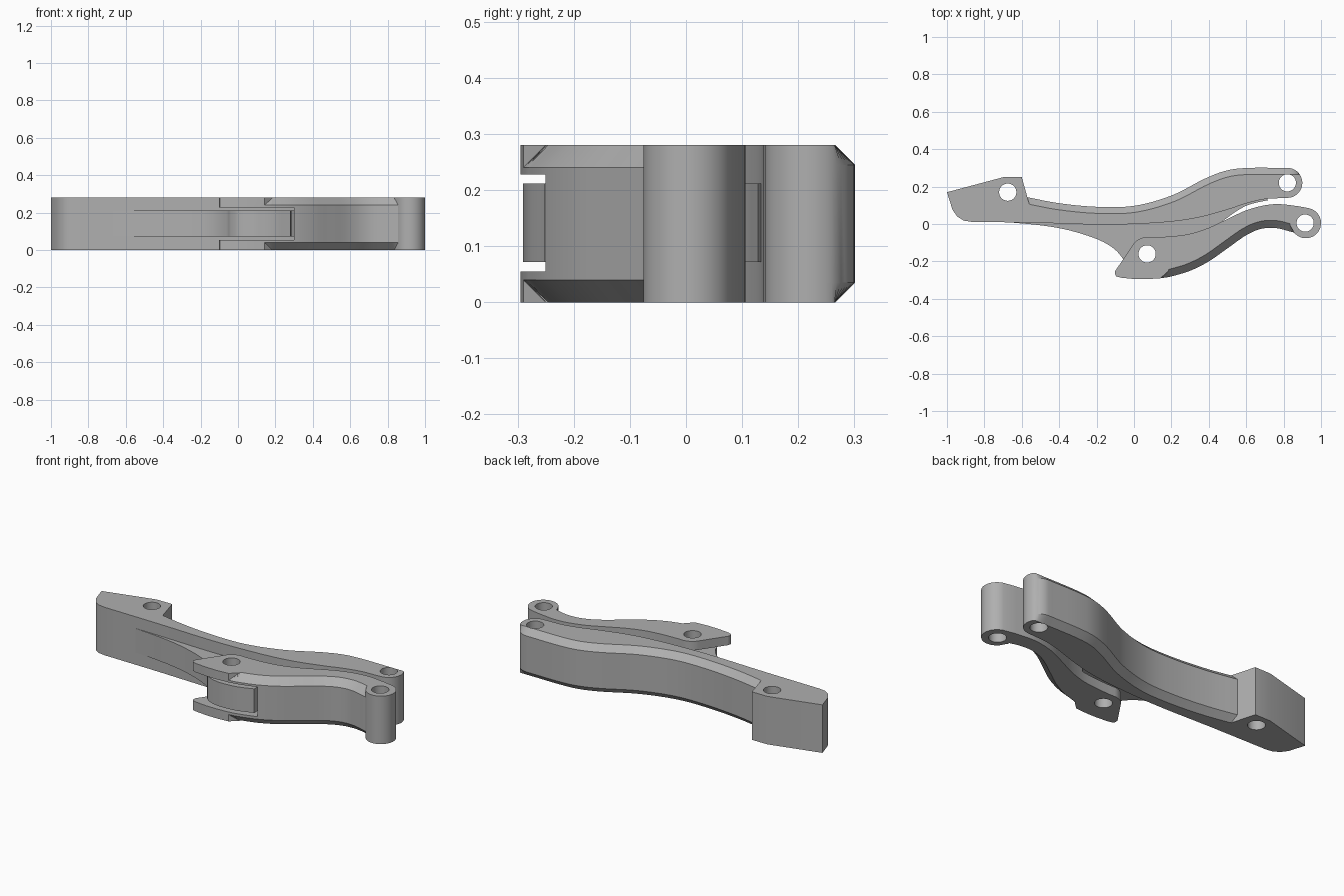
import bpy, bmesh, math
from mathutils import Vector

if "Cube" in bpy.data.objects:
    bpy.data.objects.remove(bpy.data.objects["Cube"], do_unlink=True)

H = 0.28          # full thickness
HOLE = 0.046      # pin hole radius

grey = bpy.data.materials.new("plain grey")
grey.use_nodes = True
grey.diffuse_color = (0.43, 0.43, 0.43, 1)
grey.node_tree.nodes["Principled BSDF"].inputs["Base Color"].default_value = (0.43, 0.43, 0.43, 1)


def spline(points, steps=6):
    """Smooth curve through the given points."""
    p = [Vector(q) for q in points]
    p = [2 * p[0] - p[1]] + p + [2 * p[-1] - p[-2]]
    out = []
    for a, b, c, d in zip(p, p[1:], p[2:], p[3:]):
        for i in range(steps):
            t = i / steps
            out.append(0.5 * (2 * b + (c - a) * t + (2 * a - 5 * b + 4 * c - d) * t ** 2
                              + (3 * b - a - 3 * c + d) * t ** 3))
    return out + [p[-2]]


def arc(cx, cy, r, start, end, steps=24):
    angles = [math.radians(start + (end - start) * i / steps) for i in range(steps + 1)]
    return [Vector((cx + r * math.cos(a), cy + r * math.sin(a))) for a in angles]


def inset(path, distance):
    """Offset a path sideways; positive moves it to its left."""
    out = []
    for i, p in enumerate(path):
        t = (path[min(i + 1, len(path) - 1)] - path[max(i - 1, 0)]).normalized()
        out.append(p + Vector((-t.y, t.x)) * distance)
    return out


def loft(name, layers):
    """Solid through stacked outlines, given as (outline, height)."""
    bm = bmesh.new()
    rings = [[bm.verts.new((p[0], p[1], z)) for p in outline] for outline, z in layers]
    n = len(rings[0])
    for low, high in zip(rings, rings[1:]):
        for i in range(n):
            j = (i + 1) % n
            bm.faces.new((low[i], low[j], high[j], high[i]))
    bm.faces.new(rings[0][::-1])
    bm.faces.new(rings[-1])
    bmesh.ops.remove_doubles(bm, verts=bm.verts, dist=0.0001)
    bmesh.ops.recalc_face_normals(bm, faces=bm.faces)
    mesh = bpy.data.meshes.new(name)
    bm.to_mesh(mesh)
    bm.free()
    mesh.materials.append(grey)
    ob = bpy.data.objects.new(name, mesh)
    bpy.context.collection.objects.link(ob)
    return ob


def cut(ob, cutter):
    cutter.hide_render = True
    mod = ob.modifiers.new("cut", 'BOOLEAN')
    mod.operation = 'DIFFERENCE'
    mod.solver = 'EXACT'
    mod.object = cutter
    bpy.context.view_layer.objects.active = ob
    bpy.ops.object.modifier_apply(modifier=mod.name)
    bpy.data.objects.remove(cutter, do_unlink=True)


def drill(ob, x, y):
    ring = arc(x, y, HOLE, 0, 360, 40)[:-1]
    cut(ob, loft("hole_cutter", [(ring, -0.1), (ring, H + 0.1)]))


def chamfered(name, outer, inner, c):
    return loft(name, [(inner, 0), (outer, c), (outer, H - c), (inner, H)])


# Long arm: block end, bevelled back edge, rounded tip
C = 0.035
block = [Vector(p) for p in ((-0.87, 0.012), (-0.91, 0.018), (-0.945, 0.04), (-0.97, 0.075),
                             (-1, 0.17), (-0.7, 0.25), (-0.6, 0.25))]
back = spline([(-0.57, 0.143), (-0.4, 0.111), (-0.2, 0.092), (0, 0.097), (0.2, 0.152),
               (0.38, 0.243), (0.5, 0.287), (0.62, 0.3), (0.8, 0.3)])
tip = arc(0.82, 0.22, 0.08, 90, -90)
front = spline([(0.8, 0.139), (0.7, 0.133), (0.6, 0.11), (0.5, 0.077), (0.35, 0.036),
                (0.2, 0.013), (0, 0), (-0.2, -0.003), (-0.5, 0.006), (-0.8, 0.011)])
back_in = inset(back, -C)
back_in[0] = Vector((-0.56, 0.107))
tip_in = [Vector((p.x, min(p.y, 0.265))) for p in tip]
arm = chamfered("long_arm", block + back + tip + front, block + back_in + tip_in + front, C)
drill(arm, -0.675, 0.17)
drill(arm, 0.82, 0.22)

# Thinner tongue of the arm, reaching into the fork of the lever
tongue_outline = spline([(-0.68, 0.01), (-0.5, -0.007), (-0.35, -0.033), (-0.2, -0.08),
                         (-0.11, -0.13), (-0.06, -0.185), (-0.04, -0.228), (0, -0.268),
                         (0.07, -0.289), (0.14, -0.288), (0.2, -0.279), (0.28, -0.252)])
tongue_outline += spline([(0.29, -0.1), (0.4, -0.03), (0.48, 0.02), (0.55, 0.07),
                          (0.62, 0.105), (0.72, 0.128)])
tongue_outline += [(0.6, 0.18), (0.4, 0.12), (0.2, 0.06), (-0.2, 0.03), (-0.6, 0.04)]
tongue = loft("arm_tongue", [(tongue_outline, 0.072), (tongue_outline, 0.212)])
drill(tongue, 0.07, -0.16)

# Forked lever: bevelled front edge, round boss at the far end
C = 0.04
heel = [Vector(p) for p in ((-0.1, -0.25), (-0.102, -0.268), (-0.095, -0.28), (-0.07, -0.287),
                            (0, -0.294), (0.07, -0.295), (0.142, -0.29))]
edge = spline([(0.142, -0.29), (0.2, -0.28), (0.3, -0.25), (0.4, -0.2), (0.5, -0.13),
               (0.6, -0.06), (0.68, -0.026), (0.76, -0.022), (0.856, -0.046)])
edge_in = [Vector((min(max(p.x, 0.185), 0.835), p.y)) for p in inset(edge, C)]
boss = arc(0.919, 0.005, 0.081, 219, 435)
spine = spline([(0.88, 0.095), (0.78, 0.106), (0.7, 0.1), (0.6, 0.073), (0.5, 0.027),
                (0.4, -0.02), (0.3, -0.052), (0.2, -0.066), (0.1, -0.071)])
knuckle = arc(0.07, -0.16, 0.09, 90, 152, 10)
rest = boss + spine + knuckle
lever = chamfered("forked_lever", heel + edge + [edge[-1]] + rest,
                  heel + edge_in + [edge[-1]] + rest, C)
slot = [(-0.3, -0.4), (0.3, -0.4), (0.3, 0.1), (-0.3, 0.1)]
cut(lever, loft("slot_cutter", [(slot, 0.055), (slot, 0.228)]))
drill(lever, 0.07, -0.16)
drill(lever, 0.915, 0.005)

# Smooth curved walls, keep the machined edges crisp
bpy.ops.object.select_all(action='DESELECT')
for ob in (arm, tongue, lever):
    ob.select_set(True)
bpy.context.view_layer.objects.active = arm
bpy.ops.object.shade_smooth_by_angle(angle=math.radians(25))
